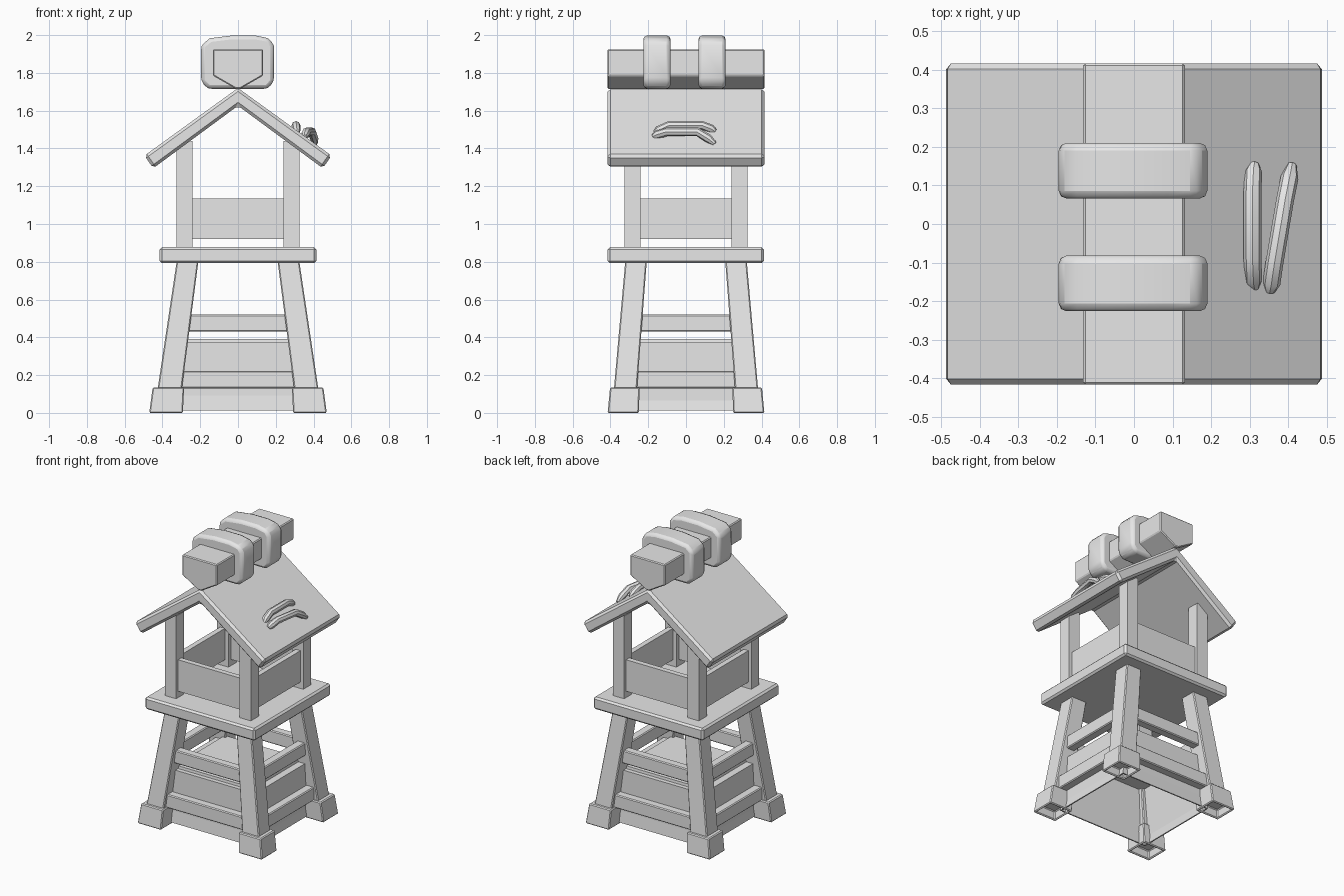
import bpy, bmesh, math
from mathutils import Vector

cube = bpy.data.objects.get("Cube")
if cube:
    bpy.data.objects.remove(cube, do_unlink=True)

GREY = (0.8, 0.8, 0.8, 1.0)
mat = bpy.data.materials.new("plain grey")
mat.use_nodes = True
mat.diffuse_color = GREY
mat.node_tree.nodes["Principled BSDF"].inputs["Base Color"].default_value = GREY


def finish(name, bm, bevel=0.0, segments=1):
    """Turn a bmesh into a named object, optionally with a bevel."""
    bmesh.ops.recalc_face_normals(bm, faces=bm.faces)
    me = bpy.data.meshes.new(name)
    bm.to_mesh(me)
    bm.free()
    me.materials.append(mat)
    ob = bpy.data.objects.new(name, me)
    bpy.context.collection.objects.link(ob)
    if bevel:
        mod = ob.modifiers.new("edge_bevel", "BEVEL")
        mod.width = bevel
        mod.segments = segments
        mod.limit_method = "ANGLE"
        mod.angle_limit = math.radians(35)
    return ob


def frustum(name, bottom, top, z0, z1, bevel=0.0, hollow=None):
    """Box with separate bottom and top rectangles (x0, x1, y0, y1)."""
    bm = bmesh.new()
    rings = []
    for (x0, x1, y0, y1), z in ((bottom, z0), (top, z1)):
        rings.append([bm.verts.new((x, y, z)) for x, y in
                      ((x0, y0), (x1, y0), (x1, y1), (x0, y1))])
    low, high = rings
    base = bm.faces.new(low[::-1])
    bm.faces.new(high)
    for i in range(4):
        j = (i + 1) % 4
        bm.faces.new((low[i], low[j], high[j], high[i]))
    bmesh.ops.recalc_face_normals(bm, faces=bm.faces)
    if hollow:
        # Open underside with a wall of the given thickness
        wall, depth = hollow
        bmesh.ops.inset_region(bm, faces=[base], thickness=wall)
        ext = bmesh.ops.extrude_discrete_faces(bm, faces=[base])
        for v in ext["faces"][0].verts:
            v.co.z += depth
    return finish(name, bm, bevel)


def box(name, x0, x1, y0, y1, z0, z1, bevel=0.0):
    return frustum(name, (x0, x1, y0, y1), (x0, x1, y0, y1), z0, z1, bevel)


def prism(name, profile, y0, y1, bevel=0.0, segments=1):
    """Extrude an x-z profile along y."""
    bm = bmesh.new()
    face = bm.faces.new([bm.verts.new((x, y0, z)) for x, z in profile])
    ext = bmesh.ops.extrude_face_region(bm, geom=[face])
    verts = [g for g in ext["geom"] if isinstance(g, bmesh.types.BMVert)]
    bmesh.ops.translate(bm, verts=verts, vec=(0, y1 - y0, 0))
    return finish(name, bm, bevel, segments)


def mirrored(x0, x1, y0, y1, sx, sy):
    xs, ys = sorted((x0 * sx, x1 * sx)), sorted((y0 * sy, y1 * sy))
    return (*xs, *ys)


# Feet, splayed legs and roof posts at the four corners
for sx, sx_name in ((1, "left"), (-1, "right")):
    for sy, sy_name in ((-1, "front"), (1, "back")):
        tag = f"{sy_name}_{sx_name}"
        frustum(f"foot_{tag}", mirrored(0.292, 0.47, 0.25, 0.415, sx, sy),
                mirrored(0.285, 0.452, 0.245, 0.402, sx, sy), 0.0, 0.135,
                0.006, hollow=(0.022, 0.06))
        frustum(f"leg_{tag}", mirrored(0.302, 0.431, 0.262, 0.385, sx, sy),
                mirrored(0.21, 0.325, 0.208, 0.322, sx, sy), 0.09, 0.80, 0.006)
        box(f"post_{tag}", *mirrored(0.24, 0.325, 0.24, 0.325, sx, sy), 0.87, 1.44)

# Cross rails between the legs and parapet panels between the posts
for s, fb, lr in ((-1, "front", "right"), (1, "back", "left")):
    for level, z0, z1, dx, dy in (("lower", 0.13, 0.222, 0.365, 0.325),
                                  ("upper", 0.43, 0.52, 0.315, 0.29)):
        h = 0.03
        box(f"{level}_rail_{fb}", -dx, dx, s * dy - h, s * dy + h, z0, z1, 0.006)
        box(f"{level}_rail_{lr}", s * dx - h, s * dx + h, -dy, dy, z0, z1, 0.006)
    box(f"parapet_{fb}", -0.25, 0.25, s * 0.285 - 0.018, s * 0.285 + 0.018, 0.92, 1.135)
    box(f"parapet_{lr}", s * 0.285 - 0.018, s * 0.285 + 0.018, -0.25, 0.25, 0.92, 1.135)

# Tapered base enclosure, open underneath
frustum("base_enclosure", (-0.345, 0.345, -0.305, 0.305),
        (-0.285, 0.285, -0.265, 0.265), 0.012, 0.39, hollow=(0.012, 0.36))

# Platform
box("platform", -0.415, 0.415, -0.415, 0.412, 0.793, 0.877, 0.012)

# Gable roof
prism("roof", [(0, 1.72), (0.495, 1.362), (0.449, 1.295), (0, 1.626),
               (-0.449, 1.295), (-0.495, 1.362)], -0.416, 0.416, 0.015)

# Ridge beam and the two thick bands around it
prism("ridge_beam", [(-0.132, 1.925), (0.132, 1.925), (0.132, 1.785),
                     (0.012, 1.716), (-0.012, 1.716), (-0.132, 1.785)],
      -0.416, 0.416, 0.006)
band = [(-0.195, 1.945), (-0.15, 1.983), (-0.03, 1.998), (0.09, 1.998),
        (0.165, 1.983), (0.19, 1.945), (0.19, 1.755), (0.158, 1.716),
        (-0.16, 1.716), (-0.195, 1.755)]
for name, y0, y1 in (("front", -0.226, -0.082), ("back", 0.066, 0.21)):
    prism(f"ridge_band_{name}", band, y0, y1, 0.02, 2)


def tube(name, points, radius, sides=8):
    """Sweep a ring with narrowed ends along a path that runs mostly along y."""
    pts = [Vector(p) for p in points]
    bm = bmesh.new()
    rings = []
    for i, p in enumerate(pts):
        t = (pts[min(i + 1, len(pts) - 1)] - pts[max(i - 1, 0)]).normalized()
        u = t.cross(Vector((0, 0, 1))).normalized()
        w = u.cross(t)
        r = radius * (0.55 if i in (0, len(pts) - 1) else 1)
        rings.append([bm.verts.new(p + r * (math.cos(a) * u + math.sin(a) * w))
                      for a in (k * math.tau / sides for k in range(sides))])
    for a, b in zip(rings, rings[1:]):
        for k in range(sides):
            m = (k + 1) % sides
            bm.faces.new((a[k], a[m], b[m], b[k]))
    bm.faces.new(rings[0])
    bm.faces.new(rings[-1])
    return finish(name, bm)


# Two bent rods lying on the left roof slope
rods = [tube("inner_roof_rod", [(0.312, -0.165, 1.482), (0.309, -0.145, 1.497),
                                (0.307, -0.09, 1.522), (0.307, 0.085, 1.522),
                                (0.309, 0.135, 1.503), (0.312, 0.155, 1.49)], 0.023),
        tube("outer_roof_rod", [(0.352, -0.175, 1.462), (0.356, -0.155, 1.472),
                                (0.364, -0.10, 1.488), (0.391, 0.06, 1.488),
                                (0.403, 0.12, 1.452), (0.409, 0.152, 1.425)], 0.023)]

# Smooth shading on the rounded parts
bpy.ops.object.select_all(action="DESELECT")
for ob in rods + [o for o in bpy.data.objects if o.name.startswith("ridge_band")]:
    ob.select_set(True)
    bpy.context.view_layer.objects.active = ob
bpy.ops.object.shade_smooth_by_angle(angle=math.radians(40))
